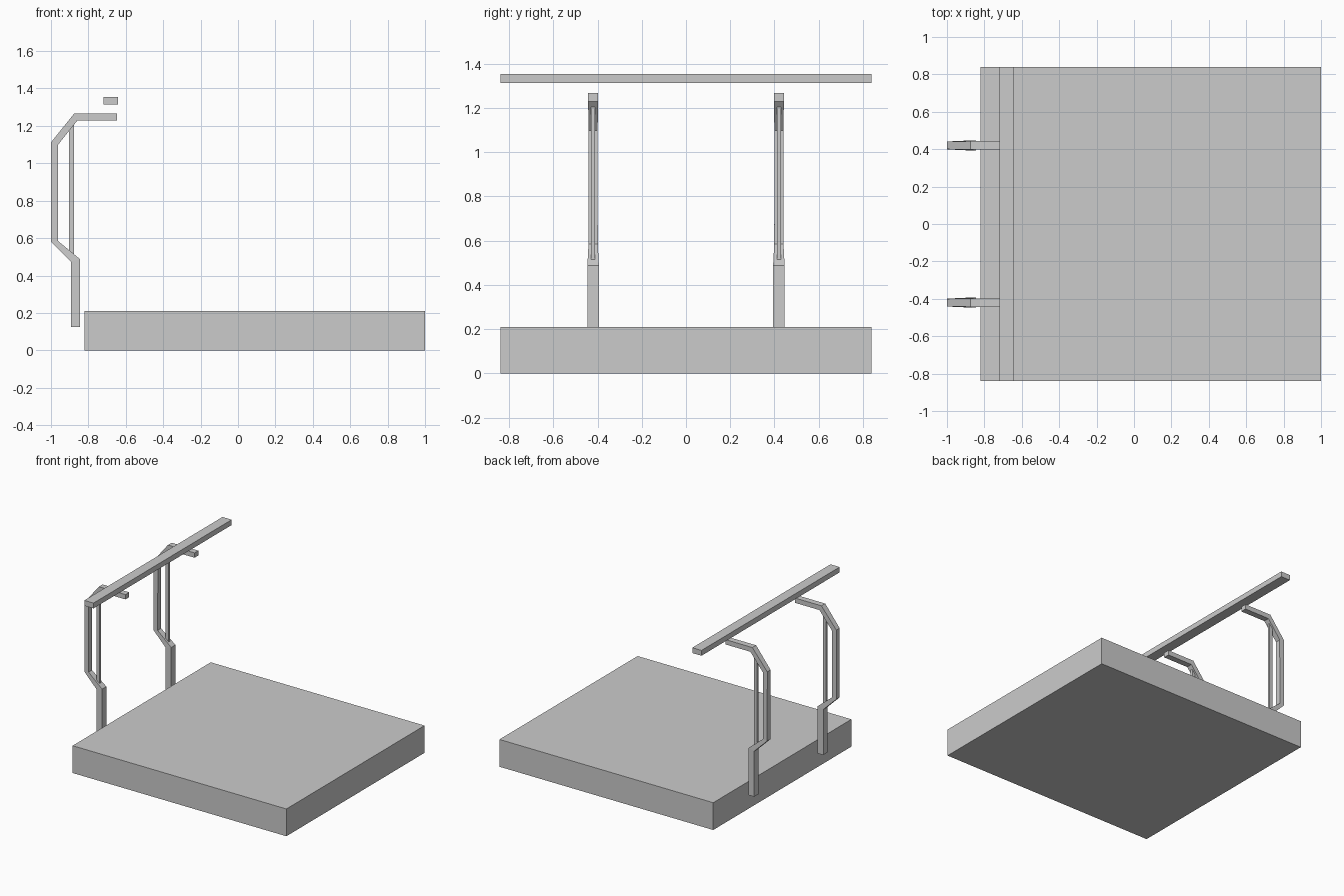
import bpy, bmesh

if "Cube" in bpy.data.objects:
    bpy.data.objects.remove(bpy.data.objects["Cube"])


def box(name, x, y, z):
    """Axis-aligned box from (min, max) ranges."""
    bm = bmesh.new()
    bmesh.ops.create_cube(bm, size=1)
    for v in bm.verts:
        v.co = [r[0] if c < 0 else r[1] for c, r in zip(v.co, (x, y, z))]
    return finish(name, bm)


def finish(name, bm):
    bmesh.ops.recalc_face_normals(bm, faces=bm.faces)
    mesh = bpy.data.meshes.new(name)
    bm.to_mesh(mesh)
    bm.free()
    ob = bpy.data.objects.new(name, mesh)
    bpy.context.collection.objects.link(ob)
    return ob


def bent_bar(name, stations, yc):
    """Loft a rectangular section; station = (outer x, z, inner x, z, half width)."""
    bm = bmesh.new()
    rings = [[bm.verts.new(p) for p in ((ox, yc - h, oz), (ox, yc + h, oz),
                                        (ix, yc + h, iz), (ix, yc - h, iz))]
             for ox, oz, ix, iz, h in stations]
    for a, b in zip(rings, rings[1:]):
        for i in range(4):
            j = (i + 1) % 4
            bm.faces.new((a[i], a[j], b[j], b[i]))
    bm.faces.new(rings[0])
    bm.faces.new(rings[-1])
    return finish(name, bm)


# Seat slab and floating top rail
box("seat_slab", (-0.82, 1.0), (-0.84, 0.84), (0, 0.21))
box("top_rail", (-0.72, -0.642), (-0.84, 0.84), (1.314, 1.355))

# Two cranked back supports, each with a thin inner strut
support = [
    (-0.893, 0.125, -0.845, 0.125, 0.026),
    (-0.893, 0.475, -0.845, 0.488, 0.026),
    (-1.0, 0.58, -0.963, 0.585, 0.021),
    (-1.0, 1.112, -0.963, 1.098, 0.020),
    (-0.875, 1.267, -0.858, 1.23, 0.023),
    (-0.648, 1.267, -0.648, 1.23, 0.023),
]
strut = [
    (-0.904, 0.525, -0.878, 0.505, 0.009),
    (-0.904, 1.185, -0.878, 1.215, 0.009),
]
for side, yc in (("front", -0.42), ("back", 0.42)):
    bent_bar(side + "_support", support, yc)
    bent_bar(side + "_strut", strut, yc)
